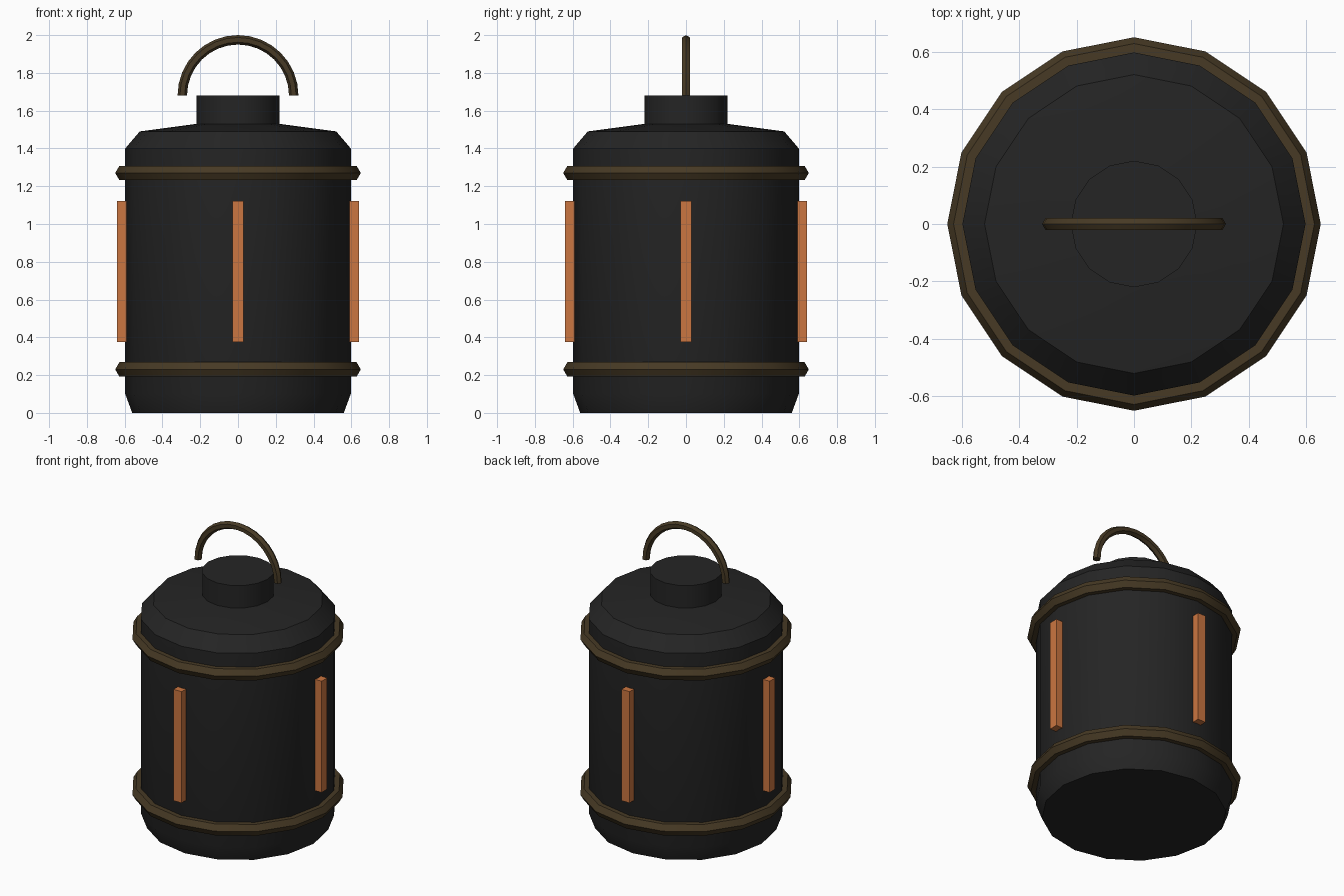
import bpy, bmesh
from math import cos, sin, pi, radians

cube = bpy.data.objects.get("Cube")
if cube:
    bpy.data.objects.remove(cube, do_unlink=True)


def material(name, rgb):
    m = bpy.data.materials.new(name)
    m.use_nodes = True
    m.diffuse_color = (*rgb, 1)
    bsdf = m.node_tree.nodes["Principled BSDF"]
    bsdf.inputs["Base Color"].default_value = (*rgb, 1)
    bsdf.inputs["Roughness"].default_value = 0.7
    return m


BLACK = material("charcoal black", (0.018, 0.018, 0.018))
BRONZE = material("dark bronze", (0.063, 0.042, 0.018))
COPPER = material("bright copper", (0.60, 0.18, 0.052))


def finish(name, bm, mat):
    bmesh.ops.recalc_face_normals(bm, faces=bm.faces)
    mesh = bpy.data.meshes.new(name)
    bm.to_mesh(mesh)
    bm.free()
    mesh.materials.append(mat)
    ob = bpy.data.objects.new(name, mesh)
    bpy.context.collection.objects.link(ob)
    bpy.ops.object.select_all(action='DESELECT')
    ob.select_set(True)
    bpy.context.view_layer.objects.active = ob
    bpy.ops.object.shade_smooth_by_angle(angle=radians(35))
    return ob


def skin(bm, loops, closed):
    """Bridge rings of points; cap both ends unless the sweep is closed."""
    rings = [[bm.verts.new(p) for p in loop] for loop in loops]
    n = len(rings[0])
    pairs = list(zip(rings, rings[1:]))
    if closed:
        pairs.append((rings[-1], rings[0]))
    else:
        bm.faces.new(rings[0])
        bm.faces.new(rings[-1])
    for a, b in pairs:
        for i in range(n):
            j = (i + 1) % n
            bm.faces.new((a[i], a[j], b[j], b[i]))


def circle(n):
    return [(cos(2 * pi * i / n), sin(2 * pi * i / n)) for i in range(n)]


# Canister body and cap neck
def lathe(name, profile, mat):
    bm = bmesh.new()
    skin(bm, [[(r * c, r * s, z) for c, s in circle(16)] for r, z in profile], False)
    return finish(name, bm, mat)


lathe("body", [(0.56, 0), (0.597, 0.1), (0.597, 1.4), (0.52, 1.49), (0.22, 1.53)], BLACK)
lathe("neck", [(0.22, 1.5), (0.22, 1.68)], BLACK)

# Hexagonal bands around the body
for name, z in (("lower_band", 0.23), ("upper_band", 1.27)):
    bm = bmesh.new()
    skin(bm, [[((0.606 + 0.044 * u) * c, (0.606 + 0.044 * u) * s, z + 0.044 * v)
               for u, v in circle(6)] for c, s in circle(16)], True)
    finish(name, bm, BRONZE)

# Arched carrying handle
bm = bmesh.new()
arc = [pi * i / 16 for i in range(17)]
skin(bm, [[((0.295 + 0.025 * u) * cos(a), 0.025 * v, 1.68 + (0.295 + 0.025 * u) * sin(a))
           for u, v in circle(6)] for a in arc], False)
finish("handle", bm, BRONZE)

# Four upright strips
for name, x, y in (("front_strip", 0, -1), ("back_strip", 0, 1),
                   ("left_strip", 1, 0), ("right_strip", -1, 0)):
    bm = bmesh.new()
    bmesh.ops.create_cube(bm, size=1)
    for v in bm.verts:
        v.co = (v.co.x * 0.06 + x * 0.61, v.co.y * 0.06 + y * 0.61, v.co.z * 0.745 + 0.748)
    finish(name, bm, COPPER)
